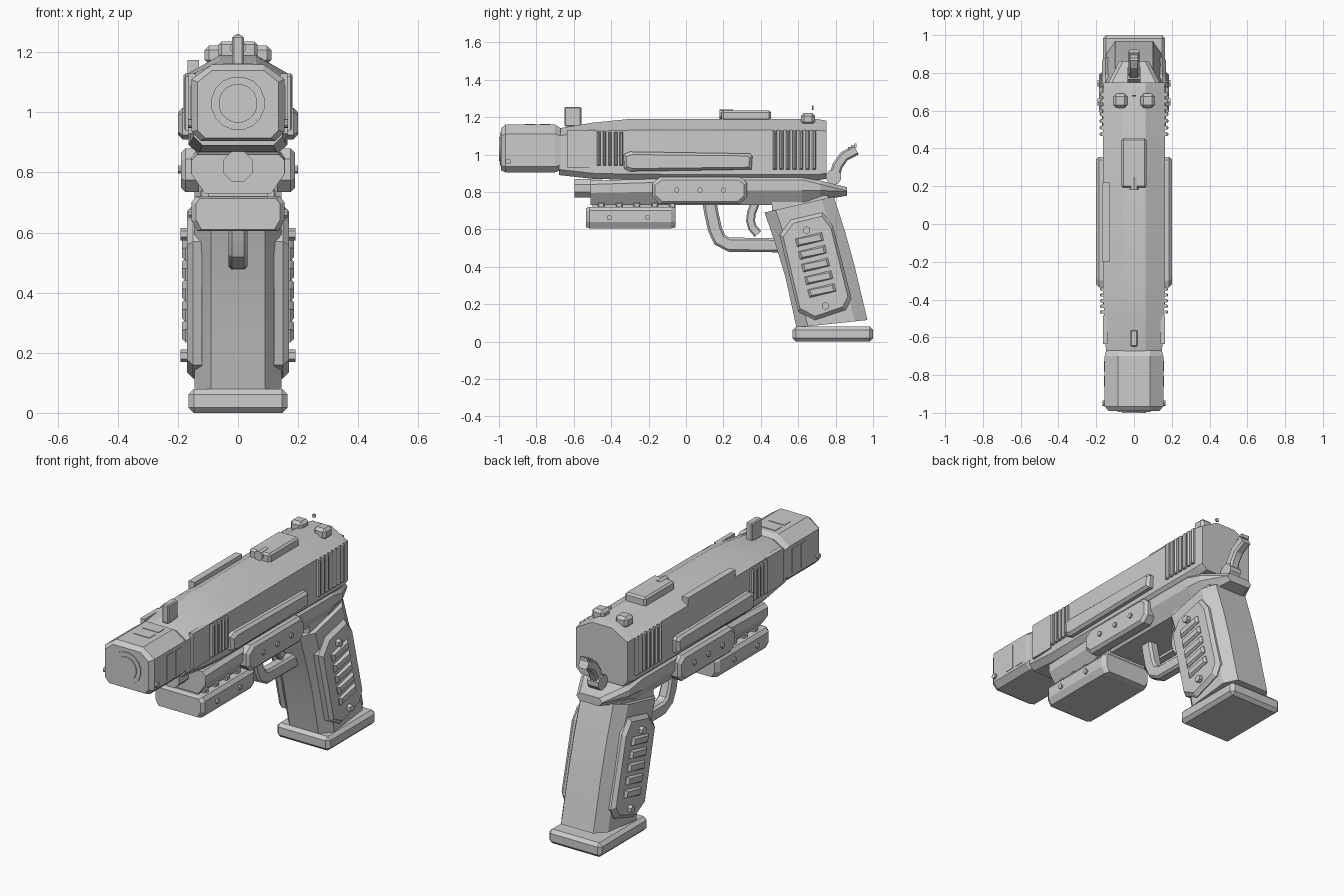
import bpy, bmesh, math
from mathutils import Vector

if "Cube" in bpy.data.objects:
    bpy.data.objects.remove(bpy.data.objects["Cube"])


def loft(name, rings, mirror=False, smooth=0):
    """Skin a list of equal-length point rings and cap both ends."""
    bm = bmesh.new()
    vs = [[bm.verts.new(p) for p in r] for r in rings]
    n = len(rings[0])
    for a, b in zip(vs, vs[1:]):
        for i in range(n):
            bm.faces.new((a[i], a[(i + 1) % n], b[(i + 1) % n], b[i]))
    bm.faces.new(vs[0])
    bm.faces.new(vs[-1])
    bmesh.ops.recalc_face_normals(bm, faces=bm.faces)
    me = bpy.data.meshes.new(name)
    bm.to_mesh(me)
    bm.free()
    ob = bpy.data.objects.new(name, me)
    bpy.context.collection.objects.link(ob)
    if mirror:
        ob.modifiers.new("Mirror", 'MIRROR')
    if smooth:
        bpy.context.view_layer.objects.active = ob
        ob.select_set(True)
        bpy.ops.object.shade_smooth_by_angle(angle=math.radians(smooth))
        ob.select_set(False)
    return ob


def plate(name, pts, x0, x1, inset=0.0, mirror=True):
    """Side plate from a (y, z) outline, with a chamfered outer face."""
    cy = (min(p[0] for p in pts) + max(p[0] for p in pts)) / 2
    cz = (min(p[1] for p in pts) + max(p[1] for p in pts)) / 2
    sy = 1 - inset / (max(p[0] for p in pts) - cy)
    sz = 1 - inset / (max(p[1] for p in pts) - cz)
    rings = [[(x0, y, z) for y, z in pts]]
    if inset:
        s = math.copysign(inset, x1 - x0)
        rings.append([(x1 - s, y, z) for y, z in pts])
    rings.append([(x1, cy + (y - cy) * sy, cz + (z - cz) * sz) for y, z in pts])
    return loft(name, rings, mirror)


def rect(y0, y1, z0, z1, c=0.0):
    if not c:
        return [(y0, z0), (y1, z0), (y1, z1), (y0, z1)]
    return [(y0 + c, z0), (y1 - c, z0), (y1, z0 + c), (y1, z1 - c),
            (y1 - c, z1), (y0 + c, z1), (y0, z1 - c), (y0, z0 + c)]


def box(name, x, y0, y1, z0, z1, bevel=0.0, xc=0.0):
    r = rect(y0, y1, z0, z1)
    ob = loft(name, [[(xc + s * x, *p) for p in r] for s in (-1, 1)])
    if bevel:
        m = ob.modifiers.new("Bevel", 'BEVEL')
        m.width, m.segments = bevel, 1
    return ob


def rod(name, a, b, r, n=12, mirror=False):
    a, b = Vector(a), Vector(b)
    q = (b - a).to_track_quat('Z', 'Y')
    ring = [q @ Vector((r * math.cos((i + .5) * 2 * math.pi / n), r * math.sin((i + .5) * 2 * math.pi / n), 0))
            for i in range(n)]
    return loft(name, [[a + p for p in ring], [b + p for p in ring]], mirror, 35)


def sweep(name, path, t, w, c):
    """Chamfered bar along a (y, z) path; t = half thickness, w = half width."""
    rings = []
    for i, p in enumerate(path):
        a, b = path[max(i - 1, 0)], path[min(i + 1, len(path) - 1)]
        d = Vector((b[0] - a[0], b[1] - a[1])).normalized()
        rings.append([(u, p[0] - d.y * v, p[1] + d.x * v) for u, v in rect(-w, w, -t, t, c)])
    return loft(name, rings, smooth=25)


def body(y, w, zt, zs, zb, top=0.06, c=0.03):
    """Eight-sided cross-section of the upper body."""
    half = [(w - c, zb), (w, zb + c), (w, zs), (top, zt)]
    return [(x, y, z) for x, z in half] + [(-x, y, z) for x, z in reversed(half)]


# Slide and muzzle block
loft("slide", [body(-.68, .148, 1.14, 1.10, .89), body(-.5, .158, 1.17, 1.125, .87),
               body(-.3, .165, 1.19, 1.13, .865), body(.70, .165, 1.19, 1.13, .862),
               body(.75, .16, 1.18, 1.125, .87)], smooth=20)
loft("muzzle_block", [body(-.99, .135, 1.14, 1.10, .915, .085, .025), body(-.965, .155, 1.16, 1.11, .905, .085),
                      body(-.70, .155, 1.16, 1.11, .905, .085), body(-.67, .148, 1.14, 1.10, .915, .085)])
rod("muzzle_ring", (0, -.9, 1.03), (0, -.995, 1.03), .09, 16)
rod("muzzle_plug", (0, -.9, 1.03), (0, -1, 1.03), .065, 16)
rod("muzzle_pin", (.13, -.95, .963), (.167, -.95, .963), .015, 10, True)
for i, y in enumerate((-.78, -.86)):
    plate(f"muzzle_vent_{i}", rect(y, y + .055, .95, 1.09), .14, .158)
    box(f"muzzle_top_vent_{i}", .05, y, y + .055, 1.14, 1.163)

# Slide side details
plate("front_side_panel", rect(-.635, -.485, .93, 1.13), .14, .165)
plate("port_cover", rect(-.2, .22, 1.0, 1.175), -.13, -.168, mirror=False)
plate("side_rail", [(-.33, .925), (-.30, .91), (.35, .92), (.355, .99), (.34, 1.005), (-.30, 1.015), (-.335, 1.0)],
      .15, .2, .015)
for i in range(5):
    plate(f"front_serration_{i}", rect(-.475 + i * .03, -.457 + i * .03, .94, 1.12), .15, .18, .006)
for i in range(7):
    plate(f"rear_serration_{i}", rect(.465 + i * .035, .486 + i * .035, .92, 1.13), .15, .182, .007)

# Sights and top plate
box("top_plate", .065, .19, .455, 1.18, 1.235, .01)
rod("top_plate_lens", (0, .25, 1.215), (0, .18, 1.215), .026, 10)
box("front_sight", .02, -.65, -.56, 1.15, 1.255, .006)
for s in (-1, 1):
    box(f"rear_sight_{s}", .038, .615, .69, 1.16, 1.222, .015, s * .073)
rod("rear_sight_dot", (0, .675, 1.25), (0, .682, 1.25), .011, 10)


# Frame, running from dust cover to beavertail
def under(y, w, zt, zb, wb):
    m = zb + (zt - zb) * .5
    half = [(wb, zb), (w, m), (w, zt - .02), (w - .02, zt)]
    return [(x, y, z) for x, z in half] + [(-x, y, z) for x, z in reversed(half)]


loft("frame", [under(-.51, .155, .86, .73, .11), under(.3, .16, .885, .73, .11), under(.62, .16, .885, .73, .11),
               under(.72, .15, .86, .755, .10), under(.86, .08, .825, .78, .06)])
plate("frame_side_plate", [(-.18, .775), (-.14, .735), (.29, .735), (.325, .77), (.325, .85), (.29, .88),
                           (-.14, .88), (-.18, .845)], .13, .19, .015)
for i in range(3):
    rod(f"frame_screw_{i}", (.17, -.05 + i * .125, .81), (.2, -.05 + i * .125, .81), .014, 8, True)
rod("guide_rod", (0, -.45, .82), (0, -.595, .82), .054, 8)

# Under-barrel unit
sec = [(.135, .605), (.155, .64), (.155, .70), (.14, .72)]
sec += [(-x, z) for x, z in reversed(sec)]
loft("under_unit", [[(x * k, y, .66 + (z - .66) * k) for x, z in sec]
                    for y, k in ((-.535, .9), (-.515, 1), (-.08, 1), (-.055, .9))])
box("under_unit_mount", .10, -.5, -.08, .70, .76)
for i in range(5):
    box(f"mount_rib_{i}", .125, -.47 + i * .095, -.435 + i * .095, .71, .745, .006)
for i, y in enumerate((-.41, -.205)):
    rod(f"under_unit_screw_{i}", (.13, y, .663), (.165, y, .663), .014, 8, True)

# Trigger and guard
sweep("trigger_guard", [(.125, .75), (.135, .69), (.155, .60), (.18, .545), (.23, .518), (.5, .515)], .038, .032, .012)
sweep("trigger", [(.37, .74), (.35, .69), (.345, .645), (.355, .61), (.385, .575)], .024, .02, .008)


# Grip: eight-sided sections between a front line and a back line
def grip(yf, zf, yb, zb):
    n = [(.09, 0), (.145, .16), (.145, .82), (.10, 1)]
    half = [(x, yf + (yb - yf) * t, zf + (zb - zf) * t) for x, t in n]
    return half + [(-x, y, z) for x, y, z in reversed(half)]


loft("grip", [grip(.42, .69, .79, .775), grip(.475, .53, .85, .59), grip(.53, .35, .90, .41),
              grip(.57, .17, .945, .22), grip(.59, .075, .97, .115)], smooth=25)
box("grip_neck", .12, .46, .76, .68, .78)
box("magazine_base", .165, .57, 1.0, 0, .08, .018)
plate("grip_panel", [(.50, .57), (.56, .65), (.73, .69), (.785, .62), (.885, .23), (.855, .17), (.69, .115),
                     (.60, .16)], .12, .17, .02)
for i in range(5):
    y, z = .66 + i * .0165, .545 - i * .068
    c, s = math.cos(.24), math.sin(.24)
    pts = [(y + a * c - b * s, z + a * s + b * c) for a, b in rect(-.073, .073, -.022, .022)]
    plate(f"grip_ridge_{i}", pts, .155, .186, .012)
for i, (y, z) in enumerate(((.645, .595), (.745, .19))):
    rod(f"grip_bolt_{i}", (.15, y, z), (.192, y, z), .021, 6, True)

# Hammer
rod("hammer_pivot", (-.035, .79, .88), (.035, .79, .88), .042, 10)
sweep("hammer", [(.79, .87), (.81, .94), (.845, .99), (.91, 1.025)], .028, .028, .01)
for i in range(3):
    box(f"hammer_rib_{i}", .024, .865 + i * .018, .875 + i * .018, 1.02 + i * .009, 1.04 + i * .009)
